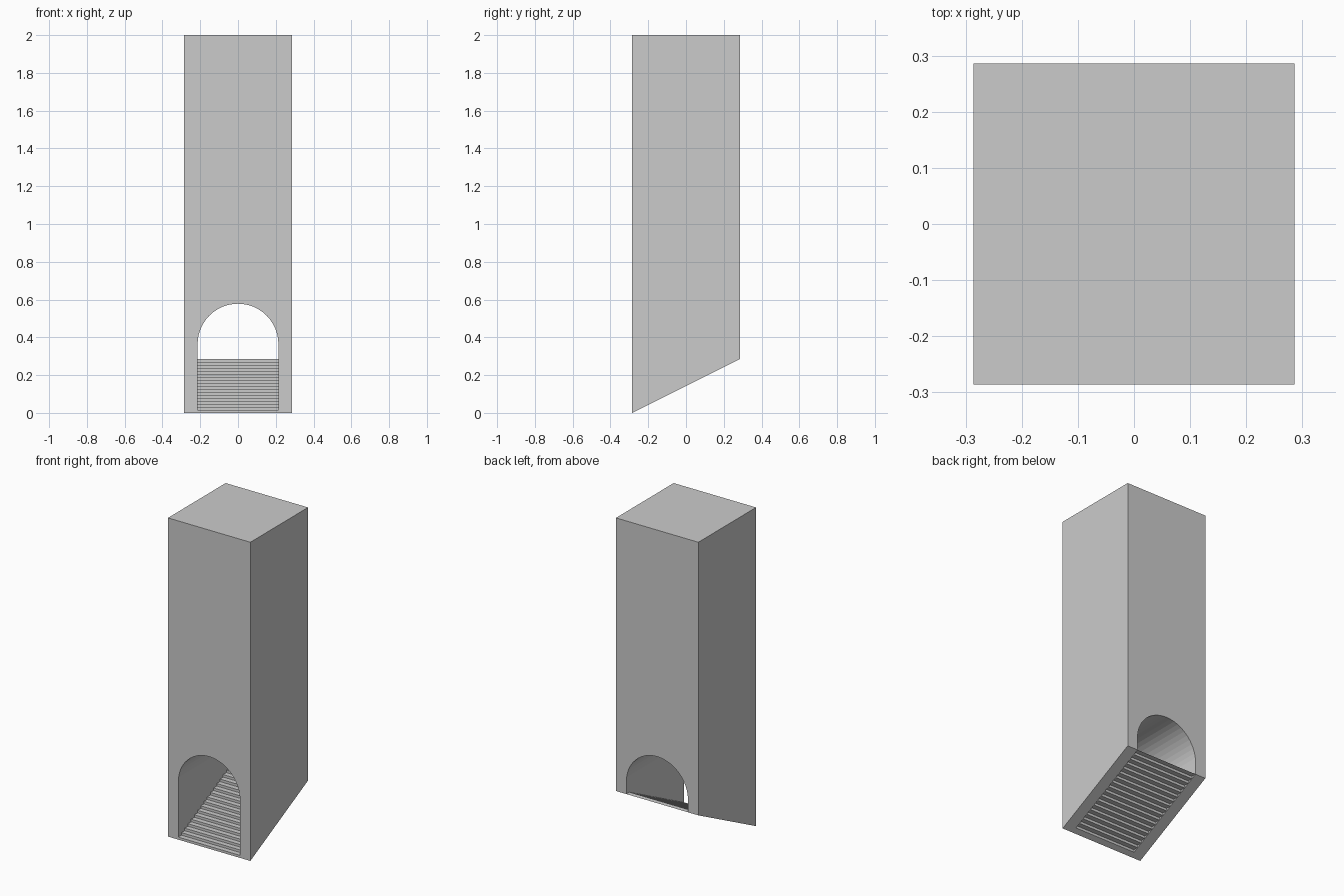
import bpy, bmesh, math

if "Cube" in bpy.data.objects:
    bpy.data.objects.remove(bpy.data.objects["Cube"])

A = 0.286        # half width of the tower
H = 2.0          # height
R = 0.214        # arch radius
SPRING = 0.364   # height where the arch starts curving
STEPS = 18
ARCH_SEGS = 24


def finish(name, bm):
    mesh = bpy.data.meshes.new(name)
    bm.to_mesh(mesh)
    bm.free()
    obj = bpy.data.objects.new(name, mesh)
    bpy.context.collection.objects.link(obj)
    return obj


# Tower block: front outline with arched passage, swept to the back
bm = bmesh.new()
arch = [(-R * math.cos(math.pi * i / ARCH_SEGS),
         SPRING + R * math.sin(math.pi * i / ARCH_SEGS)) for i in range(ARCH_SEGS + 1)]
outline = [(-A, 0), (-R, 0)] + arch + [(R, 0), (A, 0), (A, H), (-A, H)]
front = bm.faces.new([bm.verts.new((x, -A, z)) for x, z in outline])
swept = bmesh.ops.extrude_face_region(bm, geom=[front], use_keep_orig=True)["geom"]
for v in swept:
    if isinstance(v, bmesh.types.BMVert):
        v.co.y = A
        # Underside rises toward the back
        if v.co.z < 0.001:
            v.co.z = A
bmesh.ops.recalc_face_normals(bm, faces=bm.faces)
finish("tower_block", bm)

# Staircase: folded sheet of risers and treads, open underneath
bm = bmesh.new()
depth, rise = 2 * A / STEPS, A / STEPS
path = [(-A, 0)]
for k in range(STEPS):
    path += [(-A + k * depth, (k + 1) * rise), (-A + (k + 1) * depth, (k + 1) * rise)]
rows = [(bm.verts.new((-R, y, z)), bm.verts.new((R, y, z))) for y, z in path]
for (l0, r0), (l1, r1) in zip(rows, rows[1:]):
    bm.faces.new((l0, r0, r1, l1))
# Closed sill under the first step
(l0, r0), (l2, r2) = rows[0], rows[2]
bm.faces.new((l0, l2, r2, r0))
finish("staircase", bm)
